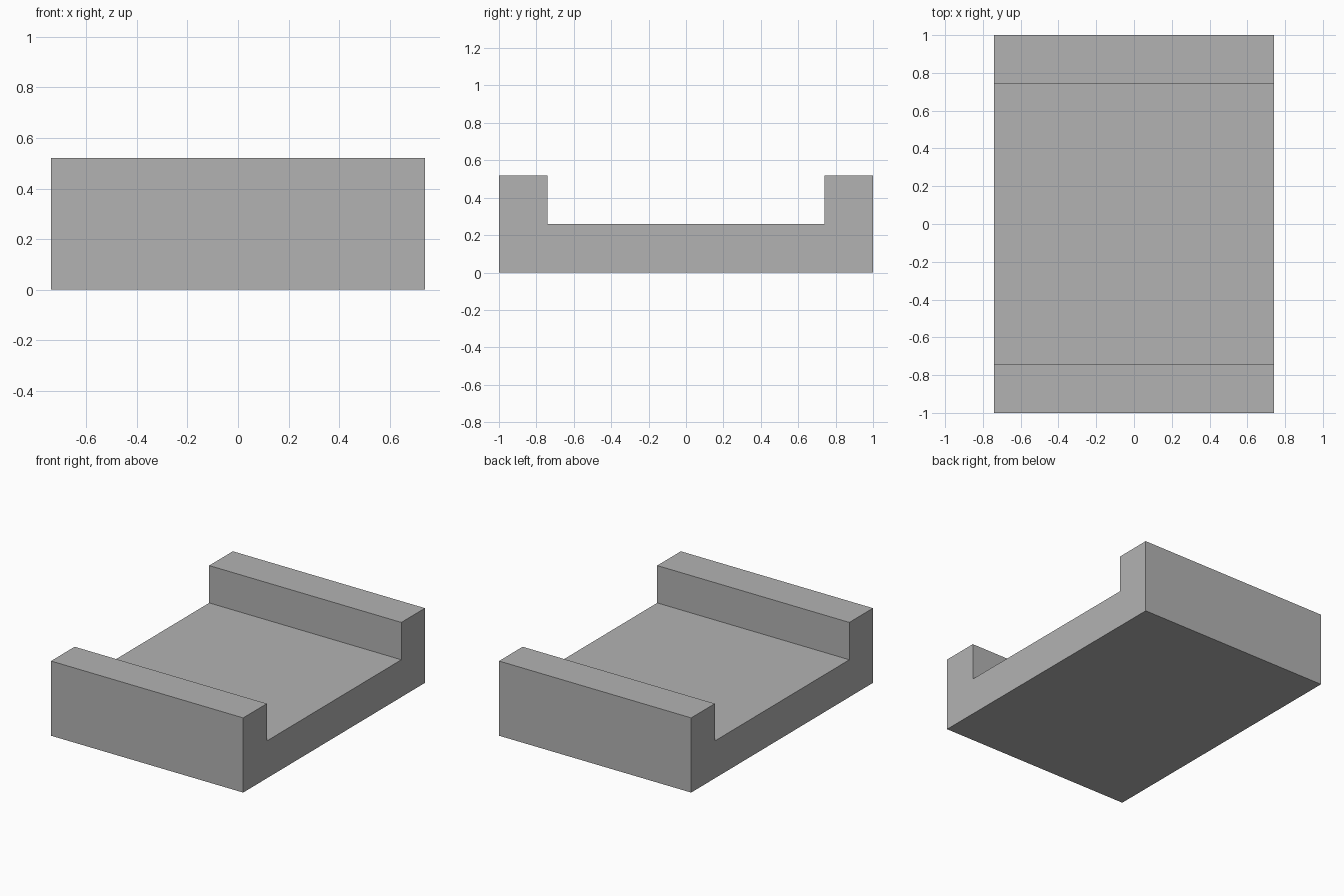
import bpy
import bmesh
from mathutils import Vector

cube = bpy.data.objects.get("Cube")
if cube:
    bpy.data.objects.remove(cube, do_unlink=True)

HALF_WIDTH, HALF_LENGTH, INNER = 0.74, 1.0, 0.74
FLOOR, TOP = 0.26, 0.52

# Single plain grey finish
grey = bpy.data.materials.new("plain_grey")
grey.use_nodes = True
colour = (0.45, 0.45, 0.45, 1)
grey.diffuse_color = colour
grey.node_tree.nodes["Principled BSDF"].inputs["Base Color"].default_value = colour

# Channel profile in y and z: one half, mirrored to the other end
half = [(HALF_LENGTH, 0), (HALF_LENGTH, TOP), (INNER, TOP), (INNER, FLOOR)]
profile = half + [(-y, z) for y, z in reversed(half)]

# Extrude the profile across the full width
bm = bmesh.new()
side = bm.faces.new([bm.verts.new((-HALF_WIDTH, y, z)) for y, z in profile])
result = bmesh.ops.extrude_face_region(bm, geom=[side], use_keep_orig=True)
moved = [v for v in result["geom"] if isinstance(v, bmesh.types.BMVert)]
bmesh.ops.translate(bm, verts=moved, vec=Vector((2 * HALF_WIDTH, 0, 0)))
bmesh.ops.recalc_face_normals(bm, faces=bm.faces)

mesh = bpy.data.meshes.new("channel_block")
bm.to_mesh(mesh)
bm.free()
mesh.materials.append(grey)
block = bpy.data.objects.new("channel_block", mesh)
bpy.context.collection.objects.link(block)
